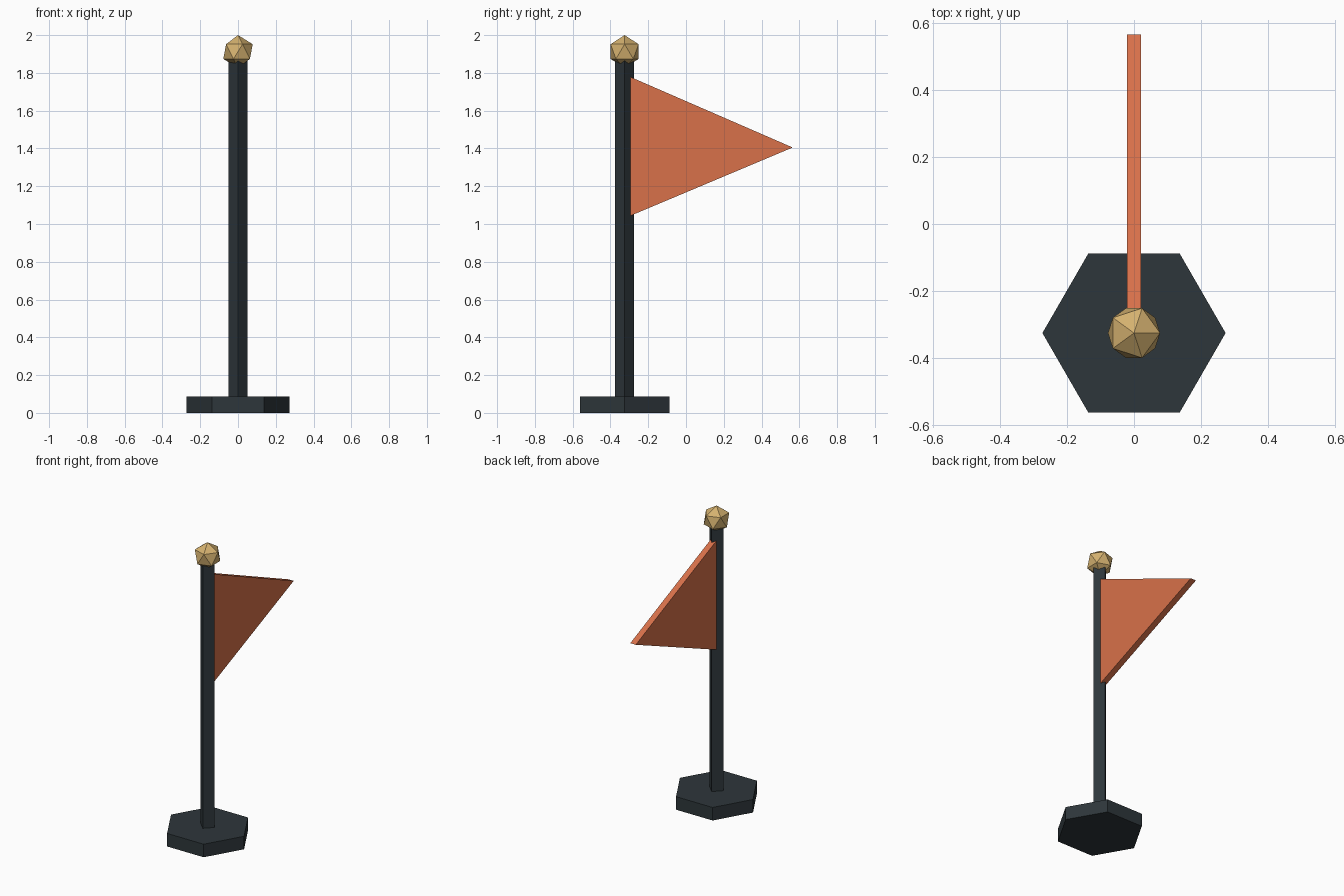
import bpy, bmesh, math

if "Cube" in bpy.data.objects:
    bpy.data.objects.remove(bpy.data.objects["Cube"])

AXIS_Y = -0.325  # pole centre line


def material(name, rgb):
    m = bpy.data.materials.new(name)
    m.diffuse_color = (*rgb, 1)
    m.use_nodes = True
    m.node_tree.nodes["Principled BSDF"].inputs["Base Color"].default_value = m.diffuse_color
    return m


dark = material("dark slate", (0.027, 0.037, 0.043))
orange = material("burnt orange", (0.69, 0.165, 0.068))
gold = material("pale gold", (0.66, 0.44, 0.16))


def prism(name, sides, radius, z0, z1, mat):
    bpy.ops.mesh.primitive_cylinder_add(
        vertices=sides, radius=radius, depth=z1 - z0,
        location=(0, AXIS_Y, (z0 + z1) / 2), rotation=(0, 0, math.pi / 2))
    ob = bpy.context.object
    ob.name = name
    ob.data.materials.append(mat)
    return ob


# Hexagonal foot and square pole turned corner-on
prism("base", 6, 0.273, 0, 0.088, dark)
prism("pole", 4, 0.051, 0.08, 1.88, dark)

# Faceted ball on top
bpy.ops.mesh.primitive_ico_sphere_add(
    subdivisions=1, radius=0.087, location=(0, AXIS_Y, 1.913))
ball = bpy.context.object
ball.name = "finial"
ball.data.materials.append(gold)

# Triangular pennant, extruded across x
bm = bmesh.new()
outline = [(-0.298, 1.042), (0.565, 1.405), (-0.298, 1.78)]
face = bm.faces.new([bm.verts.new((-0.0205, y, z)) for y, z in outline])
ext = bmesh.ops.extrude_face_region(bm, geom=[face])
bmesh.ops.translate(bm, vec=(0.041, 0, 0),
                    verts=[v for v in ext["geom"] if isinstance(v, bmesh.types.BMVert)])
bmesh.ops.recalc_face_normals(bm, faces=bm.faces)
mesh = bpy.data.meshes.new("pennant")
bm.to_mesh(mesh)
bm.free()
mesh.materials.append(orange)
bpy.context.collection.objects.link(bpy.data.objects.new("pennant", mesh))
